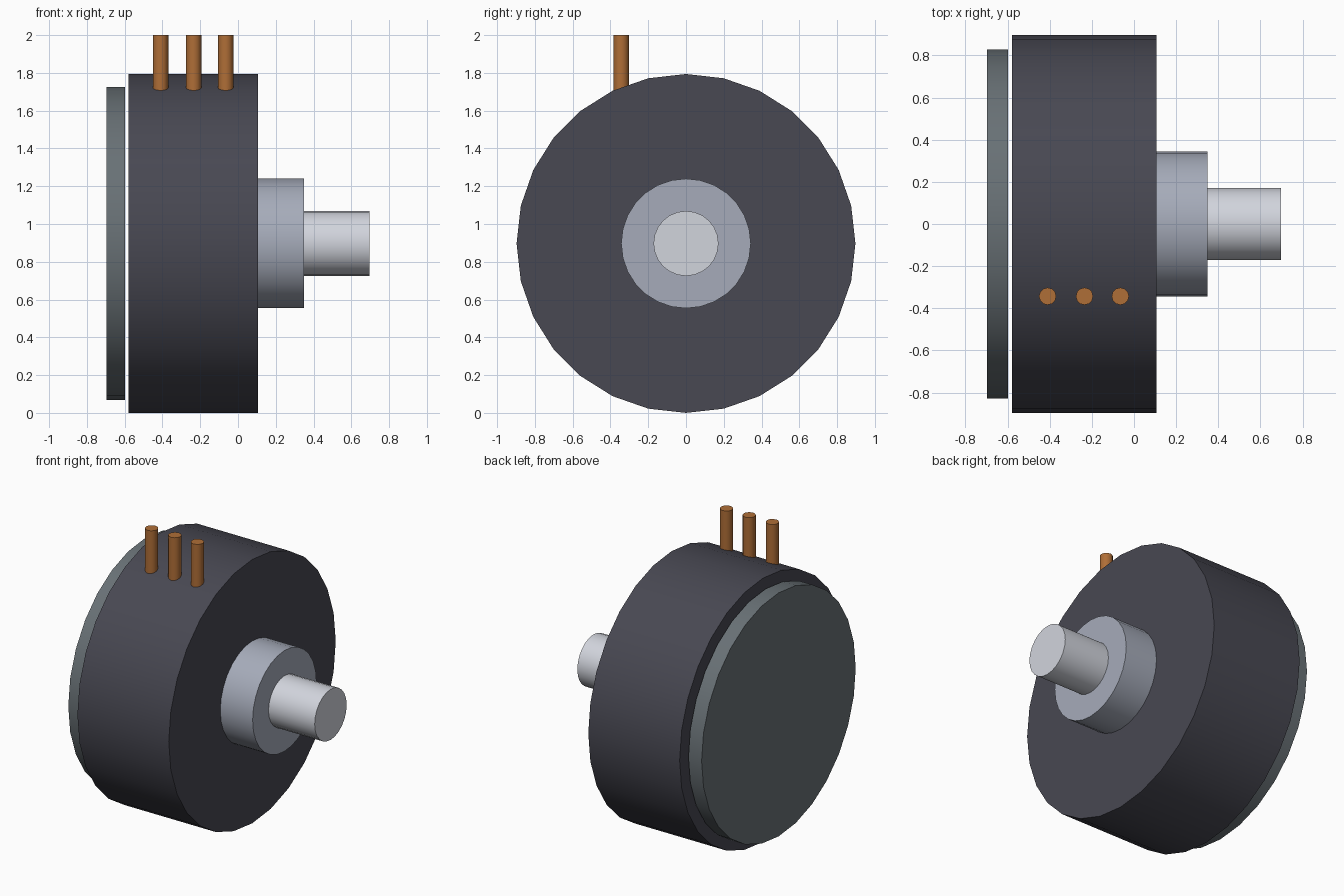
import bpy
import math

if "Cube" in bpy.data.objects:
    bpy.data.objects.remove(bpy.data.objects["Cube"], do_unlink=True)

AXIS_Z = 0.897  # height of the shaft axis


def material(name, rgb):
    mat = bpy.data.materials.new(name)
    mat.use_nodes = True
    colour = (*rgb, 1.0)
    mat.diffuse_color = colour
    mat.node_tree.nodes["Principled BSDF"].inputs["Base Color"].default_value = colour
    return mat


def cylinder(name, mat, radius, depth, centre, sides, rotation=(0, 0, 0)):
    bpy.ops.mesh.primitive_cylinder_add(
        vertices=sides, radius=radius, depth=depth, location=centre, rotation=rotation)
    obj = bpy.context.object
    obj.name = name
    obj.data.materials.append(mat)
    bpy.ops.object.shade_smooth_by_angle(angle=math.radians(35))
    return obj


def disc_along_x(name, mat, radius, x_start, x_end, sides):
    return cylinder(name, mat, radius, x_end - x_start,
                    ((x_start + x_end) / 2, 0, AXIS_Z), sides, (0, math.pi / 2, 0))


charcoal = material("charcoal", (0.065, 0.065, 0.085))
slate = material("slate grey", (0.14, 0.165, 0.18))
steel = material("steel", (0.38, 0.41, 0.49))
silver = material("silver", (0.64, 0.66, 0.72))
copper = material("copper", (0.43, 0.156, 0.038))

# Round housing with a separate cover plate behind a narrow gap
disc_along_x("housing", charcoal, 0.897, -0.58, 0.107, 28)
disc_along_x("back_cover", slate, 0.828, -0.697, -0.598, 28)

# Mounting collar and turning shaft
disc_along_x("collar", steel, 0.343, 0.09, 0.35, 28)
disc_along_x("shaft", silver, 0.172, 0.33, 0.697, 24)

# Three terminal pins rising from the housing
for name, x in (("left", -0.065), ("middle", -0.235), ("right", -0.41)):
    cylinder(f"{name}_pin", copper, 0.041, 0.34, (x, -0.343, 1.83), 12)
